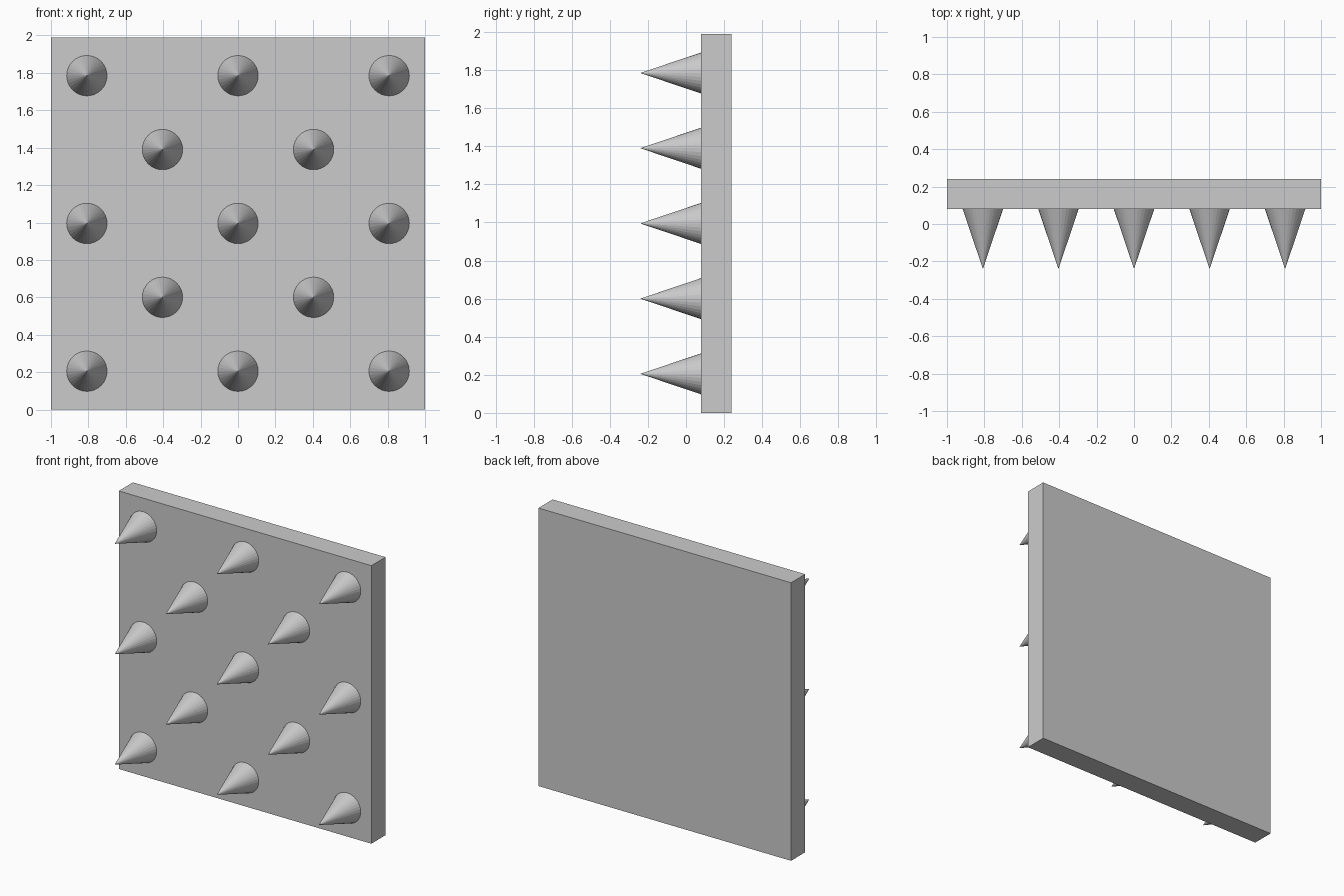
import bpy, math

if "Cube" in bpy.data.objects:
    bpy.data.objects.remove(bpy.data.objects["Cube"])

W, H = 2.0, 1.99             # panel width and height
FRONT, BACK = 0.08, 0.24     # panel faces in y
SPIKE_R, SPIKE_L = 0.108, 0.32
DX, DZ = 0.404, 0.395        # half-steps of the staggered spike grid

# Backing panel
bpy.ops.mesh.primitive_cube_add(size=1, location=(0, (FRONT + BACK) / 2, H / 2))
panel = bpy.context.object
panel.name = "panel"
panel.scale = (W, BACK - FRONT, H)
bpy.ops.object.transform_apply(location=False, rotation=False, scale=True)


# Conical spike pointing to the front, base seated on the panel
def add_spike(x, z):
    bpy.ops.mesh.primitive_cone_add(
        vertices=32, radius1=SPIKE_R, radius2=0, depth=SPIKE_L,
        location=(x, FRONT - SPIKE_L / 2, z), rotation=(math.pi / 2, 0, 0))
    bpy.context.object.name = "spike"


# Staggered rows: 3, 2, 3, 2, 3
for row in range(-2, 3):
    for col in range(-2, 3):
        if row % 2 == col % 2:
            add_spike(col * DX, H / 2 + row * DZ)
